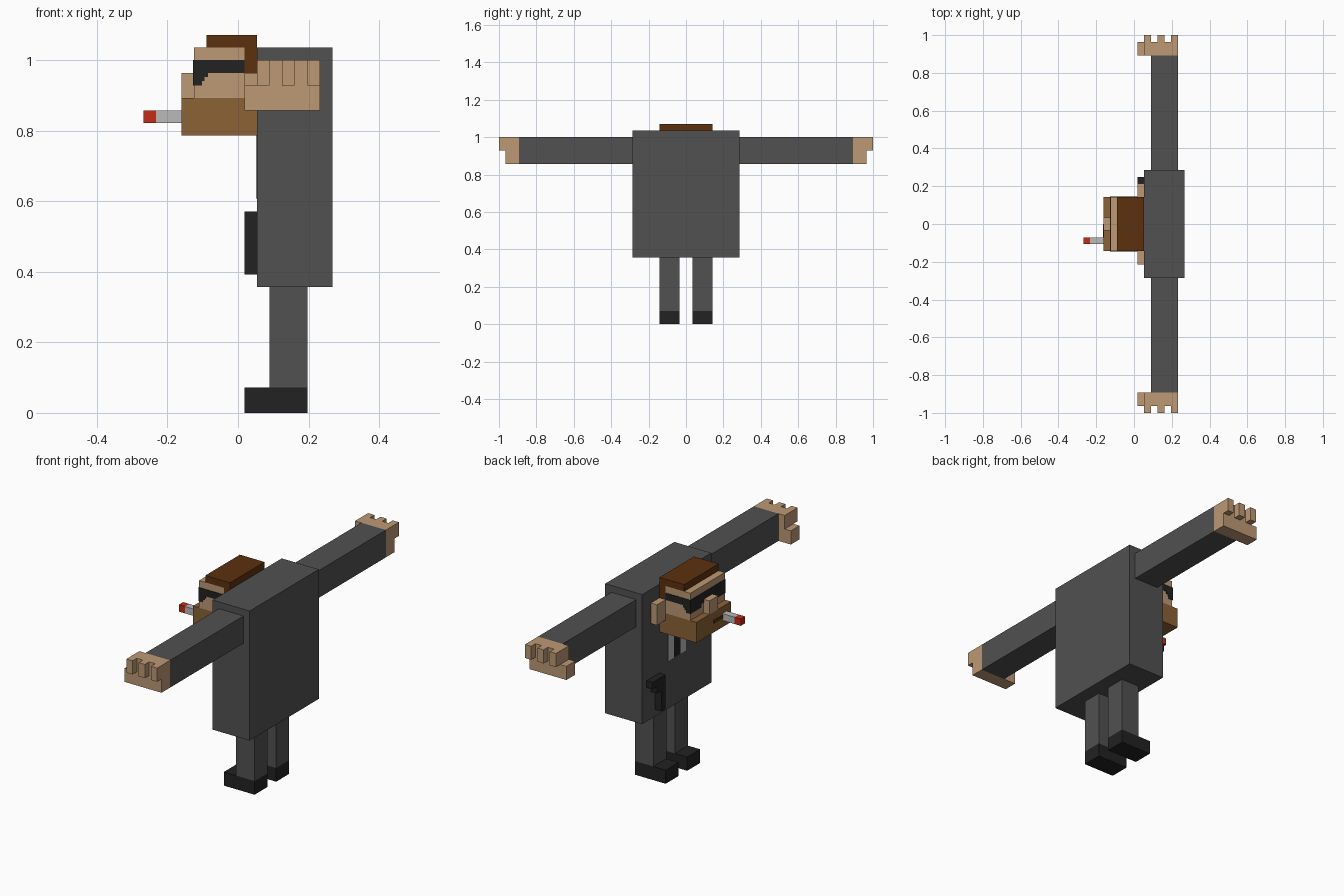
import bpy, bmesh
from mathutils import Vector

cube = bpy.data.objects.get("Cube")
if cube:
    bpy.data.objects.remove(cube, do_unlink=True)

U = 1 / 28  # one block; every size below is in blocks


def material(name, r, g, b):
    lin = [(c / 255 / 12.92) if c < 11 else ((c / 255 + 0.055) / 1.055) ** 2.4 for c in (r, g, b)]
    m = bpy.data.materials.new(name)
    m.use_nodes = True
    m.diffuse_color = (*lin, 1)
    bsdf = next(n for n in m.node_tree.nodes if n.type == 'BSDF_PRINCIPLED')
    bsdf.inputs["Base Color"].default_value = (*lin, 1)
    return m


SUIT = material("suit grey", 81, 81, 81)
BLACK = material("black", 34, 34, 34)
SKIN = material("skin tan", 189, 153, 116)
BEARD = material("beard brown", 139, 98, 53)
HAIR = material("dark brown", 92, 49, 14)
LIGHT = material("light grey", 186, 186, 186)
RED = material("ember red", 196, 44, 22)


def blocks(name, mat, *boxes, flip=1):
    """One object from boxes given as (x0, x1, y0, y1, z0, z1); flip=-1 mirrors in y."""
    bm = bmesh.new()
    for x0, x1, y0, y1, z0, z1 in boxes:
        y0, y1 = sorted((y0 * flip, y1 * flip))
        lo, hi = Vector((x0, y0, z0)) * U, Vector((x1, y1, z1)) * U
        size, mid = hi - lo, (lo + hi) / 2
        for v in bmesh.ops.create_cube(bm, size=1)["verts"]:
            v.co = Vector(a * b for a, b in zip(v.co, size)) + mid
    mesh = bpy.data.meshes.new(name)
    bm.to_mesh(mesh)
    bm.free()
    mesh.materials.append(mat)
    obj = bpy.data.objects.new(name, mesh)
    bpy.context.collection.objects.link(obj)
    return obj


T = 0.08  # plate thickness

# Torso with shirt and tie plates
blocks("torso", SUIT, (1.5, 7.5, -8, 8, 10, 29))
blocks("shirt", LIGHT, (1.5 - T, 1.5, -2, -0.8, 17, 22), (1.5 - T, 1.5, 0.8, 2, 17, 22))
blocks("tie", BLACK, (1.5 - T, 1.5, -0.8, 0.8, 17, 22))

# Limbs, hands and ears on both sides
for side, f in (("near", -1), ("far", 1)):
    blocks(side + "_leg", SUIT, (2.5, 5.5, 1, 4, 2, 10), flip=f)
    blocks(side + "_shoe", BLACK, (0.5, 5.5, 1, 4, 0, 2), flip=f)
    blocks(side + "_arm", SUIT, (2.5, 6.5, 8, 25, 24, 28), flip=f)
    blocks(side + "_palm", SKIN, (1.5, 6.5, 25, 27, 24, 28), flip=f)
    blocks(side + "_thumb", SKIN, (0.5, 1.5, 25, 27, 24, 26), flip=f)
    blocks(side + "_fingers", SKIN, *[(x, x + 1, 27, 28, 26, 28) for x in (1.5, 3.5, 5.5)], flip=f)
    blocks(side + "_ear", SKIN, (0.5, 1.5, 4, 6, 24, 27), flip=f)
    # Glasses: temple strip, stepped side of the lens, stepped front lens
    blocks(side + "_glasses_side", BLACK,
           (-3.5, 0.5, 4, 4 + T, 27, 28),
           (-3.5, -2.4, 4, 4 + T, 26.65, 27),
           (-3.5, -2.65, 4, 4 + T, 26.35, 26.65),
           (-3.5, -2.85, 4, 4 + T, 26, 26.35), flip=f)
    blocks(side + "_lens", BLACK,
           (-3.5 - T, -3.5, 0, 4 + T, 27, 28),
           (-3.5 - T, -3.5, 1, 4 + T, 26.5, 27),
           (-3.5 - T, -3.5, 1.5, 4 + T, 26, 26.5), flip=f)

# Head
blocks("head", SKIN, (-3.5, 0.5, -4, 4, 25, 29), (0.5, 1.5, -4, 4, 25, 27))
blocks("nose", SKIN, (-4.5, -3.5, -1, 1, 25, 27))
blocks("beard", BEARD, (-4.5, 1.5, -4, 4, 22, 25))
blocks("hair", HAIR, (-2.5, 1.5, -4, 4, 29, 30), (0.5, 1.5, -4, 4, 27, 29))
blocks("mouth", HAIR, (-4.5 - T, -4.5, -2, 0, 23.3, 23.8))

# Cigarette
blocks("cigarette", LIGHT, (-6.5, -4.5, -3, -2, 23, 24))
blocks("cigarette_ember", RED, (-7.5, -6.5, -3, -2, 23, 24))

# Pistol at the waist: barrel, trigger, grip
blocks("pistol", BLACK, (0.5, 1.5, 5, 7, 15, 16), (0.5, 1.5, 5, 6, 14, 15), (0.5, 1.5, 4, 5, 11, 16))
